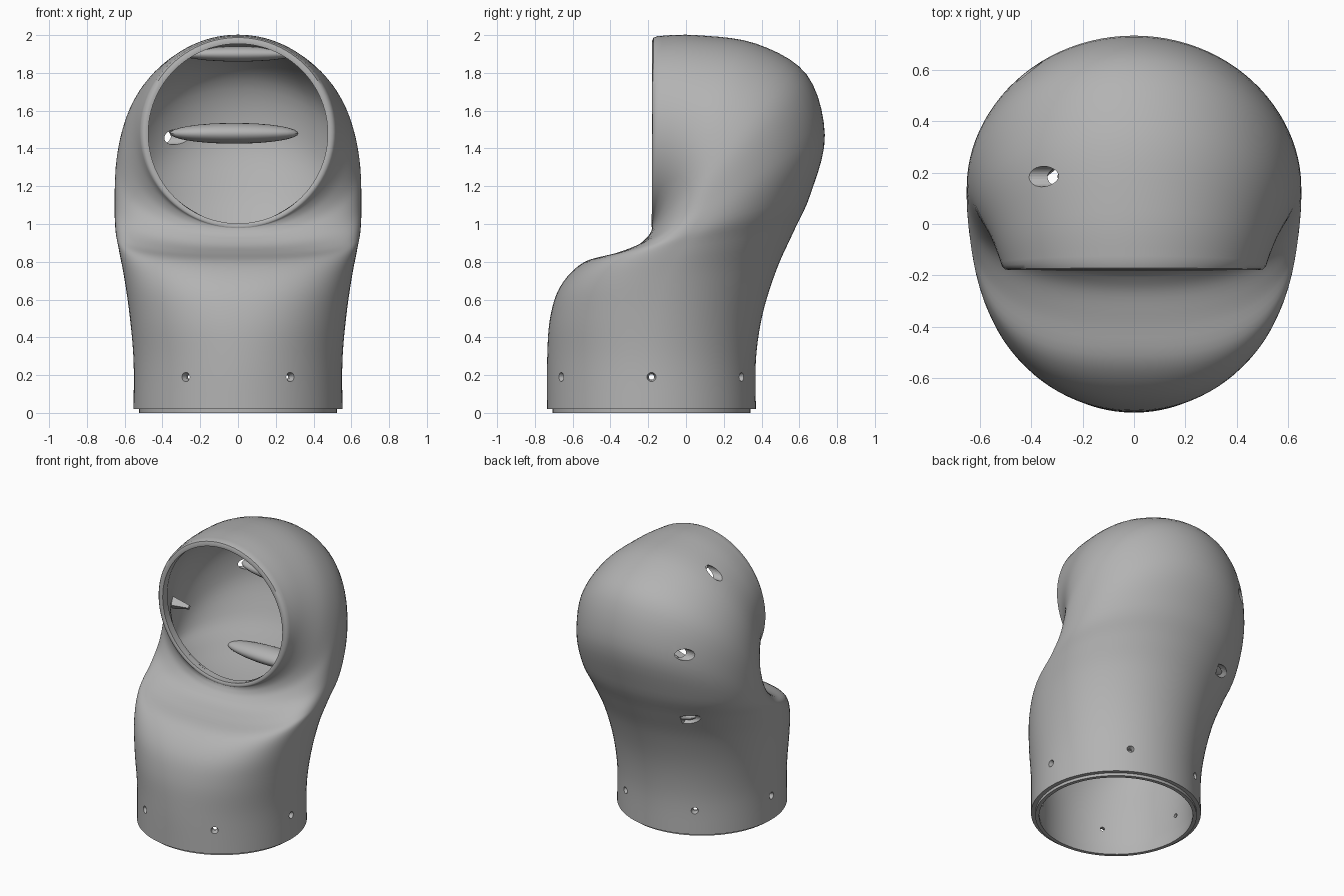
import bpy, bmesh, math
from mathutils import Vector, Matrix

cube = bpy.data.objects.get("Cube")
if cube:
    bpy.data.objects.remove(cube)

mat = bpy.data.materials.new("grey plastic")
mat.use_nodes = True
grey = (0.45, 0.45, 0.45, 1)
mat.diffuse_color = grey
mat.node_tree.nodes["Principled BSDF"].inputs["Base Color"].default_value = grey

N, STEPS, WALL = 96, 5, 0.045


def make(name, bm, hidden=False):
    bmesh.ops.recalc_face_normals(bm, faces=bm.faces)
    mesh = bpy.data.meshes.new(name)
    bm.to_mesh(mesh)
    bm.free()
    mesh.materials.append(mat)
    ob = bpy.data.objects.new(name, mesh)
    bpy.context.collection.objects.link(ob)
    ob.hide_render = hidden
    if hidden:
        ob.hide_set(True)
    else:
        bpy.ops.object.select_all(action='DESELECT')
        ob.select_set(True)
        bpy.context.view_layer.objects.active = ob
        bpy.ops.object.shade_smooth_by_angle(angle=math.radians(40))
    return ob


def spline(pts, steps):
    """Catmull-Rom through tuples of any length."""
    p = [Vector(q) for q in [pts[0], *pts, pts[-1]]]
    out = []
    for i in range(1, len(p) - 2):
        for s in range(steps):
            t = s / steps
            a, b, c, d = p[i - 1:i + 3]
            out.append(b + 0.5 * t * ((c - a) + t * (2*a - 5*b + 4*c - d + t * (3*b - a - 3*c + d))))
    return out + [p[-2]]


def ring(s):
    """Egg-shaped ring from a front point to a back point, widest at a given
    fraction of the way, with a squarer front half."""
    front, back = Vector((0, s[0], s[1])), Vector((0, s[2], s[3]))
    mid = front.lerp(back, s[5])
    pts = []
    for i in range(N):
        a = 2 * math.pi * i / N
        c, k = math.cos(a), math.sin(a)
        power = 2 / s[6] if k < 0 else 1
        x = s[4] * math.copysign(abs(c) ** power, c)
        reach = (back - mid) if k > 0 else (front - mid)
        pts.append(mid + Vector((x, 0, 0)) + reach * abs(k) ** power)
    return pts


def bridge(bm, rings):
    for r, q in zip(rings, rings[1:]):
        for i in range(N):
            j = (i + 1) % N
            bm.faces.new((r[i], r[j], q[j], q[i]))


# Sections bend from the level collar to the upright face opening:
# front y, front z, back y, back z, half width, widest fraction, front squareness
sections = [
    (-.735, .02, .37, .02, .553, .5, 2), (-.735, .28, .37, .28, .553, .5, 2),
    (-.72, .50, .405, .52, .573, .5, 2.15), (-.665, .67, .48, .76, .602, .49, 2.35),
    (-.545, .795, .57, .96, .632, .48, 2.6), (-.38, .843, .66, 1.16, .65, .45, 2.6),
    (-.27, .88, .735, 1.47, .653, .4, 2.3), (-.21, .925, .64, 1.79, .647, .42, 2.1),
    (-.188, .955, .37, 1.955, .612, .47, 2), (-.18, .975, .05, 2.0, .55, .5, 2),
    (-.18, .98, -.15, 1.995, .515, .5, 2)]
outer = [ring(s) for s in spline(sections, STEPS)]
temp = bmesh.new()
vrings = [[temp.verts.new(c) for c in r] for r in outer]
bridge(temp, vrings)
temp.normal_update()
out = 1 if vrings[3][0].normal.x > 0 else -1
inner = [[v.co - v.normal * WALL * out for v in r] for r in vrings[1:-3]]
temp.free()


def oval(front_y, front_z, back_y, back_z, half_width):
    return ring((front_y, front_z, back_y, back_z, half_width, .5, 2))


def foot(z, r):
    return oval(-.1825 - r, z, -.1825 + r, z, r)


# Rounded lip at the opening, stepped spigot at the foot
lip = [oval(-.182, .985, -.172, 1.987, .503), oval(-.18, .995, -.179, 1.97, .488),
       oval(-.176, 1.003, -.176, 1.954, .475), oval(-.12, 1.0, -.12, 1.954, .477)]
loop = outer + lip + inner[::-1] + [foot(.02, .50), foot(0, .50), foot(0, .525), foot(.02, .525)]
bm = bmesh.new()
rings = [[bm.verts.new(c) for c in r] for r in loop]
bridge(bm, rings + [rings[0]])
shell = make("helmet_shell", bm)

# Six countersunk screw holes round the collar, and three sideways vent bores
bm = bmesh.new()
for k in range(6):
    turn = Matrix.Translation((0, -.1825, .19)) @ Matrix.Rotation(k * math.pi / 3, 4, 'Z')
    for r1, r2, depth in ((.015, .027, .04), (.014, .014, .2)):
        place = turn @ Matrix.Translation((.541, 0, 0)) @ Matrix.Rotation(math.pi / 2, 4, 'Y')
        bmesh.ops.create_cone(bm, cap_ends=True, segments=20, radius1=r1, radius2=r2,
                              depth=depth, matrix=place)
vents = [(-.27, .185, 1.875), (-.25, .595, 1.46), (-.3, .465, .93)]
for end, y, z in vents:
    place = Matrix.Translation((end - .2, y, z)) @ Matrix.Rotation(math.pi / 2, 4, 'Y')
    bmesh.ops.create_cone(bm, cap_ends=True, segments=24, radius1=.04, radius2=.04,
                          depth=.4, matrix=place)
cutter = make("hole_cutter", bm, hidden=True)
cut = shell.modifiers.new("holes", 'BOOLEAN')
cut.object = cutter
cut.solver = 'EXACT'
cut.use_self = True


def pod(name, loc, size):
    bm = bmesh.new()
    bmesh.ops.create_uvsphere(bm, u_segments=32, v_segments=16, radius=1,
                              matrix=Matrix.Translation(loc) @ Matrix.Diagonal((*size, 1)))
    make(name, bm)


# Air ducts along the inner back wall
pod("middle_duct", (-.02, .565, 1.48), (.34, .1, .055))
pod("lower_duct", (-.02, .43, .94), (.36, .09, .055))
pod("upper_duct", (0, .185, 1.9), (.3, .07, .04))

# Small wedge brackets on the inner side walls
for side, x in (("left", .515), ("right", -.515)):
    bm = bmesh.new()
    place = Matrix.Translation((x, .09, 1.31)) @ Matrix.Rotation(-math.copysign(math.pi / 2, x), 4, 'Y')
    bmesh.ops.create_cone(bm, cap_ends=True, segments=4, radius1=.045, radius2=.015,
                          depth=.13, matrix=place)
    make(side + "_bracket", bm)
